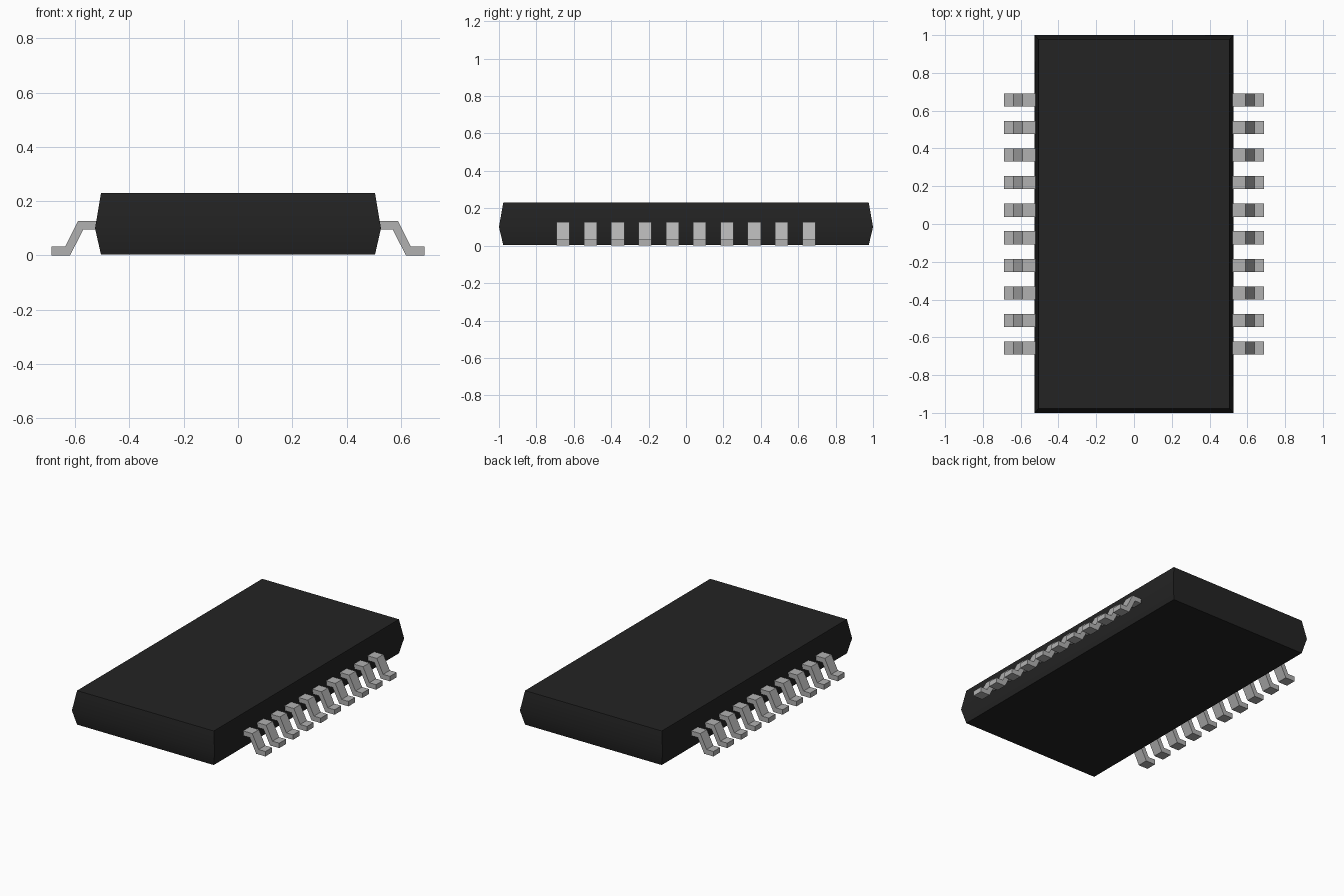
import bpy, bmesh, math

old = bpy.data.objects.get("Cube")
if old:
    bpy.data.objects.remove(old, do_unlink=True)


def make_material(name, colour, roughness):
    mat = bpy.data.materials.new(name)
    mat.use_nodes = True
    mat.diffuse_color = colour
    bsdf = mat.node_tree.nodes["Principled BSDF"]
    bsdf.inputs["Base Color"].default_value = colour
    bsdf.inputs["Roughness"].default_value = roughness
    return mat


def make_object(name, bm, mat):
    bmesh.ops.recalc_face_normals(bm, faces=bm.faces[:])
    mesh = bpy.data.meshes.new(name)
    bm.to_mesh(mesh)
    bm.free()
    mesh.materials.append(mat)
    obj = bpy.data.objects.new(name, mesh)
    bpy.context.collection.objects.link(obj)
    return obj


black = make_material("black plastic", (0.017, 0.017, 0.017, 1), 0.6)
metal = make_material("grey metal", (0.44, 0.44, 0.44, 1), 0.5)

# Body: three stacked rectangles, widest at the mould line
bm = bmesh.new()
rings = []
for hx, hy, z in [(0.505, 0.977, 0.003), (0.527, 1.0, 0.1), (0.505, 0.977, 0.23)]:
    rings.append([bm.verts.new((sx * hx, sy * hy, z))
                  for sx, sy in [(-1, -1), (1, -1), (1, 1), (-1, 1)]])
for low, high in zip(rings, rings[1:]):
    for i in range(4):
        j = (i + 1) % 4
        bm.faces.new((low[i], low[j], high[j], high[i]))
bm.faces.new(rings[0][::-1])
bm.faces.new(rings[-1])
body = make_object("body", bm, black)

# Blend the sides softly over the mould line
bpy.ops.object.select_all(action='DESELECT')
body.select_set(True)
bpy.context.view_layer.objects.active = body
bpy.ops.object.shade_smooth_by_angle(angle=math.radians(30))

# Leads: gull-wing profile in x and z, extruded along y
PROFILE = [(0.50, 0.127), (0.59, 0.127), (0.637, 0.033), (0.687, 0.033),
           (0.687, 0.0), (0.619, 0.0), (0.571, 0.095), (0.50, 0.095)]
WIDTH, PITCH, COUNT = 0.07, 0.146, 10


def make_lead(name, side, y):
    bm = bmesh.new()
    face = bm.faces.new([bm.verts.new((side * x, y - WIDTH / 2, z)) for x, z in PROFILE])
    ext = bmesh.ops.extrude_face_region(bm, geom=[face])
    verts = [v for v in ext["geom"] if isinstance(v, bmesh.types.BMVert)]
    bmesh.ops.translate(bm, verts=verts, vec=(0, WIDTH, 0))
    make_object(name, bm, metal)


for side, label in [(1, "left"), (-1, "right")]:
    for i in range(COUNT):
        make_lead(f"{label}_lead_{i + 1}", side, (i - (COUNT - 1) / 2) * PITCH)
